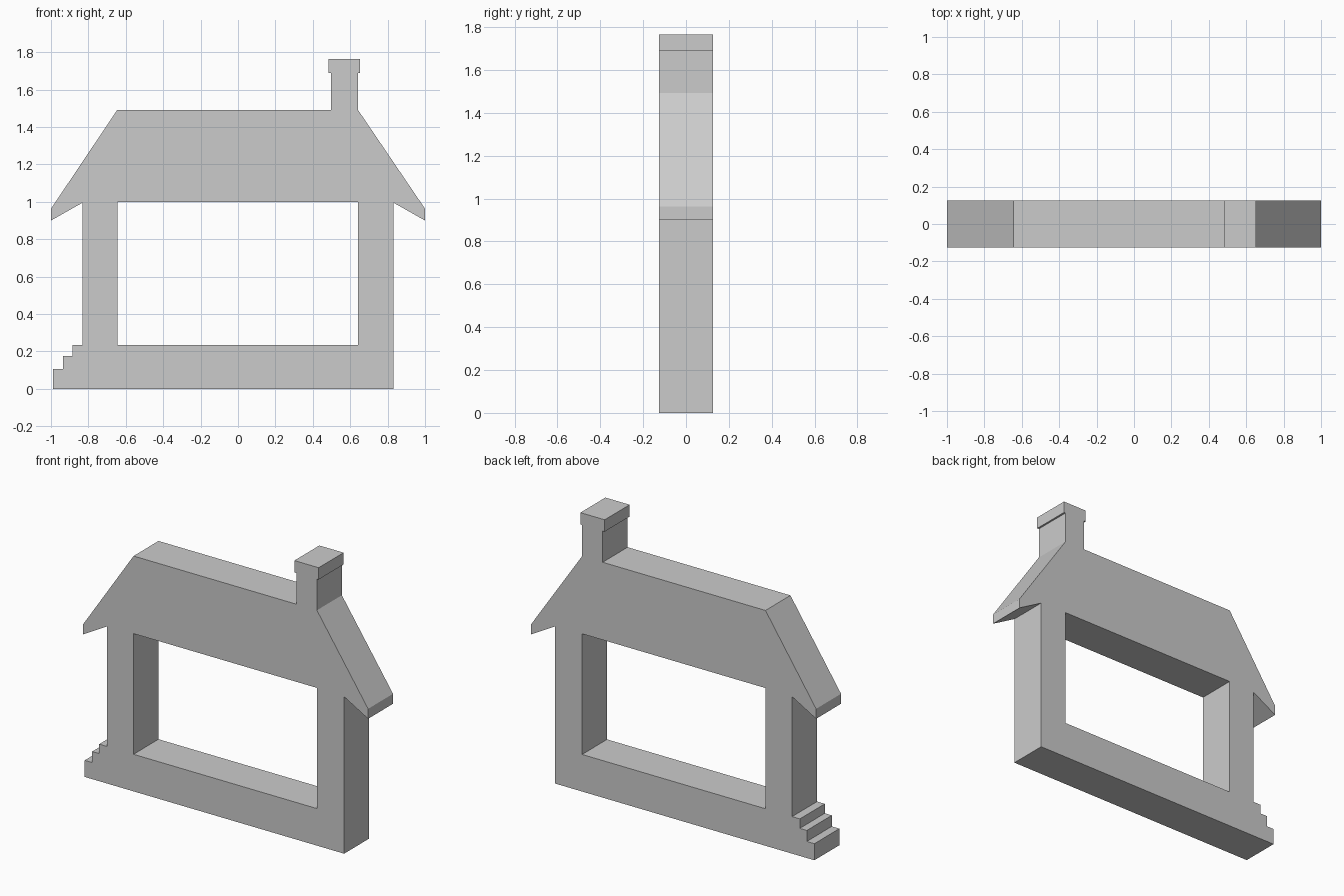
import bpy
import bmesh

cube = bpy.data.objects.get("Cube")
if cube:
    bpy.data.objects.remove(cube, do_unlink=True)

DEPTH = 0.25
WALL, EAVE, RIDGE = 0.832, 1.0, 0.645

# Single flat colour
grey = bpy.data.materials.new("plain_grey")
grey.use_nodes = True
colour = (0.6, 0.6, 0.6, 1)
grey.diffuse_color = colour
grey.node_tree.nodes["Principled BSDF"].inputs["Base Color"].default_value = colour

# Outline sections, clockwise from the lower left corner (x, z)
steps = [(-0.988, 0), (-0.988, 0.105), (-0.935, 0.105), (-0.935, 0.175),
         (-0.886, 0.175), (-0.886, 0.235), (-WALL, 0.235)]
left_eave = [(-WALL, 0.995), (-EAVE, 0.9), (-EAVE, 0.963), (-RIDGE, 1.492)]
chimney = [(0.497, 1.492), (0.497, 1.69), (0.483, 1.69), (0.483, 1.765),
           (0.653, 1.765), (0.653, 1.69), (0.641, 1.69), (0.641, 1.492)]
right_eave = [(EAVE, 0.963), (EAVE, 0.9), (WALL, 0.995), (WALL, 0)]
outline = steps + left_eave + chimney + right_eave

# Opening through the middle of the house
opening = [(-0.645, 0.235), (0.641, 0.235), (0.641, 1.0), (-0.645, 1.0)]


def add_loop(bm, points):
    verts = [bm.verts.new((x, -DEPTH / 2, z)) for x, z in points]
    return [bm.edges.new((a, b)) for a, b in zip(verts, verts[1:] + verts[:1])]


# Fill the silhouette around the opening and extrude it to a solid
bm = bmesh.new()
edges = add_loop(bm, outline) + add_loop(bm, opening)
bmesh.ops.triangle_fill(bm, edges=edges, use_beauty=True, normal=(0, -1, 0))
result = bmesh.ops.extrude_face_region(bm, geom=bm.faces[:], use_keep_orig=True)
back = [v for v in result["geom"] if isinstance(v, bmesh.types.BMVert)]
bmesh.ops.translate(bm, verts=back, vec=(0, DEPTH, 0))
bmesh.ops.recalc_face_normals(bm, faces=bm.faces[:])

mesh = bpy.data.meshes.new("house_frame")
bm.to_mesh(mesh)
bm.free()
mesh.materials.append(grey)
house = bpy.data.objects.new("house_frame", mesh)
bpy.context.collection.objects.link(house)
